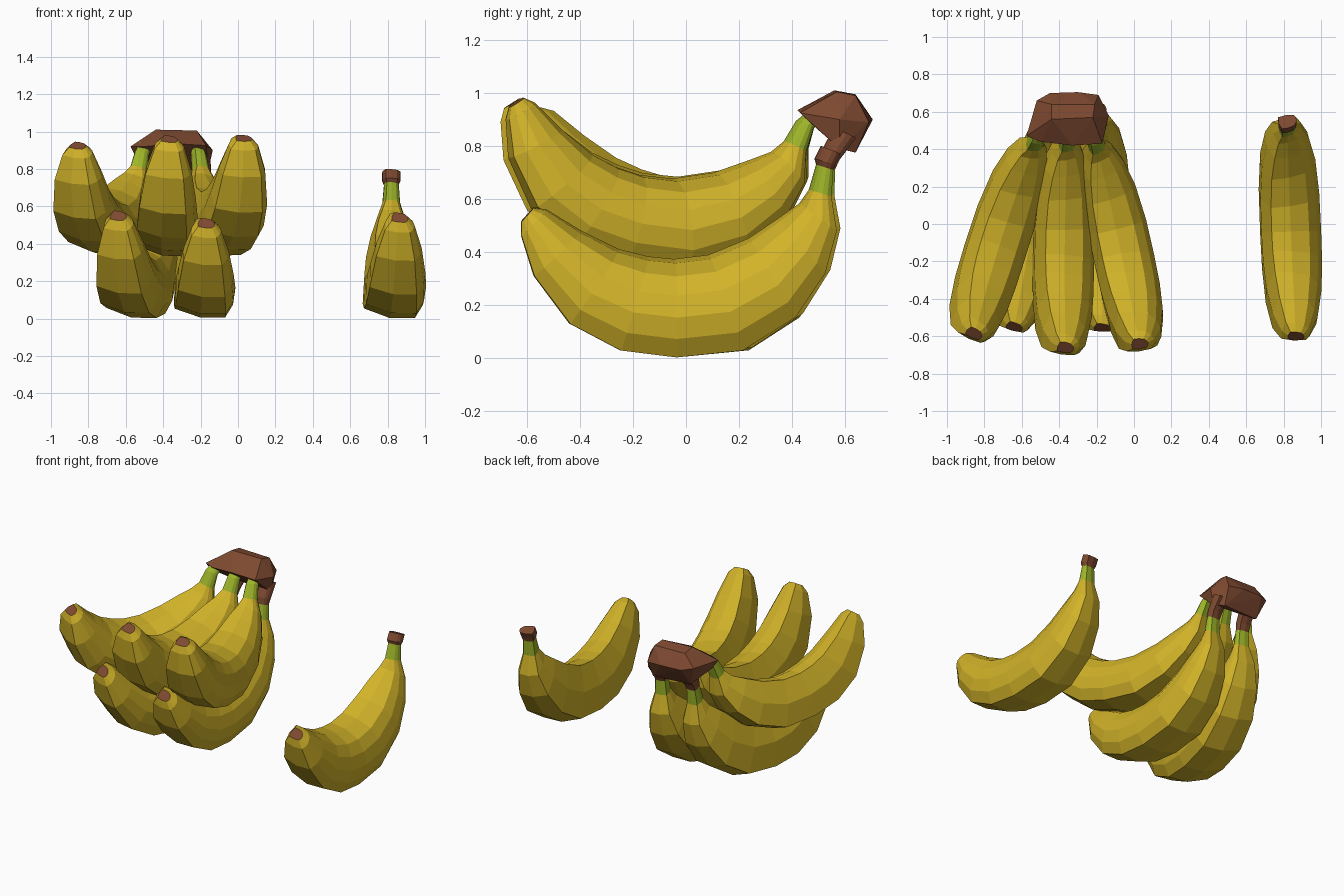
import bpy, bmesh
from mathutils import Vector, Matrix

if "Cube" in bpy.data.objects:
    bpy.data.objects.remove(bpy.data.objects["Cube"])


def material(name, rgb):
    m = bpy.data.materials.new(name)
    m.diffuse_color = (*rgb, 1)
    m.use_nodes = True
    m.node_tree.nodes["Principled BSDF"].inputs["Base Color"].default_value = m.diffuse_color
    return m


YELLOW = material("ripe yellow", (0.64, 0.45, 0.022))
GREEN = material("stem green", (0.34, 0.46, 0.022))
BROWN = material("bark brown", (0.21, 0.068, 0.030))

# Side profile: outer (y, z), inner (y, z), half width; from tip to stem
BODY = [
    ((-.622, .515), (-.575, .567), .045),
    ((-.622, .46), (-.525, .56), .080),
    ((-.575, .31), (-.39, .478), .124),
    ((-.44, .13), (-.25, .41), .152),
    ((-.25, .03), (-.14, .382), .163),
    ((-.04, .004), (-.04, .372), .165),
    ((.21, .03), (.09, .388), .163),
    ((.41, .155), (.24, .45), .148),
    ((.522, .32), (.35, .525), .118),
    ((.567, .48), (.43, .583), .080),
    ((.548, .61), (.465, .635), .048),
    ((.555, .71), (.492, .73), .040),
]
# Stem endings: loose collar, short green neck, long woody neck
COLLAR = [((.562, .73), (.486, .752), .050), ((.582, .772), (.51, .80), .050)]
GREEN_NECK = [((.59, .77), (.535, .79), .036)]
WOOD_NECK = [((.575, .75), (.50, .775), .045), ((.64, .83), (.555, .87), .045)]
# Five-sided fruit section with slightly bulged sides (lateral, inward)
SECTION = [(-.97, -.74), (-.15, -1), (.68, -1), (.93, -.62), (1, -.18),
           (.87, .27), (.60, .66), (0, .92), (-.62, 1), (-.94, .15)]
TIP, STEM = Vector((0, -.60, .54)), Vector((0, .55, .80))


def frame(a, b, roll=0.0):
    """Axes with y along a->b, z upward, rolled about the chord."""
    y = (b - a).normalized()
    x = y.cross(Vector((0, 0, 1))).normalized()
    m = Matrix((x, y, x.cross(y))).transposed()
    return m @ Matrix.Rotation(roll, 3, 'Y')


def finish(bm, name, mats):
    bmesh.ops.recalc_face_normals(bm, faces=bm.faces)
    me = bpy.data.meshes.new(name)
    bm.to_mesh(me)
    bm.free()
    for m in mats:
        me.materials.append(m)
    bpy.context.collection.objects.link(bpy.data.objects.new(name, me))


def banana(name, tip, stem, ending, roll=0.0, sag=1.0):
    tip, stem = Vector(tip), Vector(stem)
    scale = (stem - tip).length / (STEM - TIP).length
    turn = (frame(tip, stem, roll) @ Matrix.Diagonal((1 / scale, 1, sag))
            @ frame(TIP, STEM).transposed())
    bm = bmesh.new()
    rings = []
    for outer, inner, width in BODY + ending:
        o, i = Vector((0, *outer)), Vector((0, *inner))
        mid, half = (o + i) / 2, (i - o) / 2
        rings.append([bm.verts.new(tip + scale * (turn @ (
            mid + half * v + Vector((u * width, 0, 0)) - TIP)))
            for u, v in SECTION])
    n = len(SECTION)
    woody = 99 if ending is GREEN_NECK else 11
    for k in range(len(rings) - 1):
        a, b = rings[k], rings[k + 1]
        for j in range(n):
            f = bm.faces.new((a[j], a[(j + 1) % n], b[(j + 1) % n], b[j]))
            f.material_index = 2 if k >= woody else 1 if k >= 10 else 0
    # brown blossom tip and cut stem end
    for ring in (rings[0], rings[-1]):
        bm.faces.new(ring).material_index = 2
    finish(bm, name, (YELLOW, GREEN, BROWN))


# Loose fruit
banana("single_banana", (.865, -.60, .54), (.82, .55, .80), COLLAR, 0.015)
# Upper row of the bunch, stems buried in the crown
banana("upper_left_banana", (-.855, -.585, .925), (-.50, .49, .945),
       GREEN_NECK, 0.07, .93)
banana("upper_middle_banana", (-.367, -.66, .96), (-.35, .50, .95),
       GREEN_NECK, 0.04, .93)
banana("upper_right_banana", (.03, -.64, .965), (-.22, .49, .945),
       GREEN_NECK, -0.03, .93)
# Lower row of the bunch
banana("lower_left_banana", (-.64, -.55, .55), (-.42, .555, .80),
       WOOD_NECK, 0.02, 1.03)
banana("lower_right_banana", (-.17, -.555, .51), (-.19, .555, .80),
       WOOD_NECK, 0.0)

# Woody crown joining the stems
crown = bmesh.new()
for p in [(-.44, .56, 1.01), (-.22, .57, 1.005), (-.44, .64, .995),
          (-.21, .64, .99), (-.575, .47, .92), (-.50, .44, .92),
          (-.33, .42, .935), (-.17, .43, .925), (-.55, .50, .87),
          (-.18, .50, .86), (-.52, .66, .92), (-.45, .70, .905),
          (-.30, .705, .90), (-.19, .69, .89), (-.135, .58, .90),
          (-.47, .62, .785), (-.20, .64, .775), (-.16, .58, .79)]:
    crown.verts.new(p)
bmesh.ops.convex_hull(crown, input=crown.verts)
bmesh.ops.delete(crown, geom=[v for v in crown.verts if not v.link_faces],
                 context='VERTS')
finish(crown, "crown", (BROWN,))
